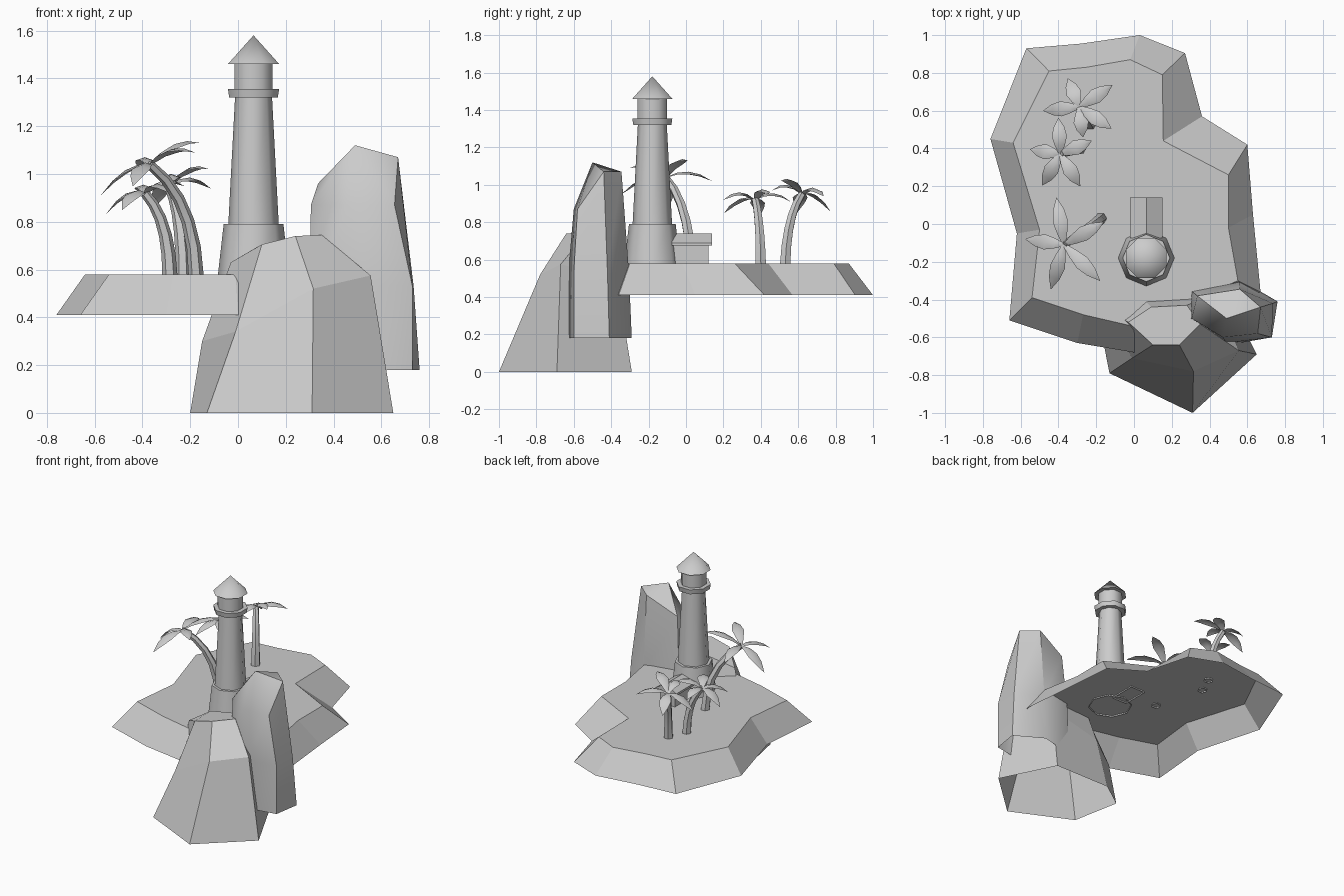
import bpy, math
from math import sin, cos, pi
from mathutils import Vector

if "Cube" in bpy.data.objects:
    bpy.data.objects.remove(bpy.data.objects["Cube"])


def make(name, verts, faces):
    me = bpy.data.meshes.new(name)
    me.from_pydata([tuple(v) for v in verts], [], faces)
    me.validate()
    ob = bpy.data.objects.new(name, me)
    bpy.context.collection.objects.link(ob)
    return ob


def loft(name, rings, cap=True, apex=None):
    """Skin closed rings from bottom to top; open bottom, ngon or apex on top."""
    n = len(rings[0])
    verts = [v for r in rings for v in r]
    faces = [(k * n + i, k * n + (i + 1) % n, (k + 1) * n + (i + 1) % n, (k + 1) * n + i)
             for k in range(len(rings) - 1) for i in range(n)]
    base = (len(rings) - 1) * n
    if apex:
        verts.append(apex)
        faces += [(base + i, base + (i + 1) % n, len(verts) - 1) for i in range(n)]
    elif cap:
        faces.append(tuple(range(base, base + n)))
    return make(name, verts, faces)


def circle(c, r, z, n, turn=0.0):
    return [(c[0] + r * cos(2 * pi * i / n + turn), c[1] + r * sin(2 * pi * i / n + turn), z)
            for i in range(n)]


# Island shelf: sloped sides, open underneath (counter-clockwise outlines)
outer = [(-.66, -.51), (-.3, -.63), (0, -.68), (.67, -.36), (.63, .05), (.6, .42), (.36, .57),
         (.27, .905), (.03, 1), (-.28, .955), (-.57, .93), (-.76, .45), (-.62, -.05)]
inner = [(-.54, -.39), (-.27, -.48), (-.01, -.54), (.55, -.3), (.5, -.02), (.5, .26), (.155, .44),
         (.15, .79), (-.02, .87), (-.25, .83), (-.45, .81), (-.64, .43), (-.5, -.03)]
loft("island", [[(x, y, .41) for x, y in outer], [(x, y, .58) for x, y in inner]])

# Front rock
loft("front_rock", [
    [(-.2, -.43, 0), (-.13, -.79, 0), (.31, -1, 0), (.65, -.69, 0), (.45, -.29, 0), (0, -.29, 0)],
    [(-.15, -.45, .3), (-.01, -.71, .34), (.315, -.78, .52), (.555, -.67, .575),
     (.43, -.37, .5), (.03, -.37, .4)],
    [(-.03, -.52, .63), (.1, -.64, .705), (.24, -.64, .74), (.35, -.53, .745),
     (.28, -.43, .73), (.09, -.44, .7)]])

# Side rock with a peaked top
loft("side_rock", [
    [(.3, -.35, .18), (.3, -.5, .18), (.5, -.64, .18), (.73, -.6, .18), (.76, -.41, .18),
     (.555, -.29, .18)],
    [(.305, -.355, .53), (.3, -.5, .53), (.49, -.63, .53), (.73, -.6, .53), (.735, -.42, .53),
     (.557, -.305, .53)],
    [(.335, -.38, .96), (.305, -.5, .87), (.47, -.6, .87), (.655, -.58, .87), (.67, -.44, 1.07),
     (.56, -.345, 1.07)]], apex=(.49, -.5, 1.12))

# Lighthouse: eight-sided stacked sections
C = (.065, -.18)
T = pi / 8
loft("lighthouse_base", [circle(C, .15, .57, 8), circle(C, .125, .79, 8)])
loft("lighthouse_tower", [circle(C, .106, .78, 8), circle(C, .077, 1.33, 8)])
loft("lighthouse_gallery", [circle(C, .07, 1.32, 8, T), circle(C, .11, 1.32, 8, T),
                            circle(C, .116, 1.355, 8, T)])
loft("lantern_room", [circle(C, .086, 1.35, 8, T), circle(C, .086, 1.47, 8, T)])
loft("lighthouse_roof", [circle(C, .07, 1.46, 8, T), circle(C, .116, 1.46, 8, T)],
     apex=(C[0], C[1], 1.58))

# Keeper's hut behind the tower
hx = C[0]
loft("hut_walls", [[(hx - .06, -.08, z), (hx + .06, -.08, z), (hx + .06, .12, z),
                    (hx - .06, .12, z)] for z in (.57, .69)])
section = [(hx - .085, .675), (hx + .085, .675), (hx + .085, .69), (hx, .74), (hx - .085, .69)]
roof = [(x, y, z) for y in (-.075, .14) for x, z in section]
make("hut_roof", roof, [(0, 1, 2, 3, 4), (9, 8, 7, 6, 5)] +
     [(i, i + 5, (i + 1) % 5 + 5, (i + 1) % 5) for i in range(5)])


# Palms: curved tapered trunk and five folded, arching leaves
def palm(name, base, crown, tips):
    base, crown = Vector(base), Vector(crown)
    ctrl = Vector((base.x * .96 + crown.x * .04, base.y * .9 + crown.y * .1,
                   base.z * .3 + crown.z * .7))
    rings = []
    for k in range(6):
        t = k / 5
        p = base * (1 - t) ** 2 + ctrl * 2 * t * (1 - t) + crown * t * t
        d = ((ctrl - base) * (1 - t) + (crown - ctrl) * t).normalized()
        u = d.cross(Vector((0, 1, 0))).normalized()
        v = d.cross(u)
        r = .032 - .012 * t
        rings.append([p + u * r * cos(a * pi / 3) + v * r * sin(a * pi / 3) for a in range(6)])
    loft(name + "_trunk", rings)
    verts, faces = [], []
    for tip in tips:
        run = Vector(tip) - crown
        side = Vector((-run.y, run.x, 0)).normalized()
        b = len(verts)
        for t, w in ((0, .008), (.25, .027), (.5, .04), (.75, .029), (1, .001)):
            mid = crown + run * t + Vector((0, 0, .16 * t * (1 - t)))
            drop = Vector((0, 0, -.35 * w))
            verts += [mid - side * w + drop, mid, mid + side * w + drop]
        for k in range(4):
            for j in range(2):
                i = b + 3 * k + j
                faces.append((i + 1, i, i + 3, i + 4))
    make(name + "_leaves", verts, faces)


palm("front_palm", (-.175, .03, .57), (-.37, -.11, 1.04),
     [(-.41, .14, 1.02), (-.16, .01, 1.13), (-.18, -.3, 1.09), (-.44, -.345, .95),
      (-.575, -.08, .91)])
palm("middle_palm", (-.285, .4, .57), (-.39, .37, .92),
     [(-.4, .56, .91), (-.225, .44, .95), (-.285, .2, .92), (-.485, .205, .85),
      (-.55, .395, .835)])
palm("back_palm", (-.23, .53, .57), (-.29, .62, .95),
     [(-.35, .77, .86), (-.115, .735, .94), (-.12, .505, 1.02), (-.27, .46, .97),
      (-.48, .6, .86)])

# Shading: smooth with crisp edges
for ob in bpy.context.scene.objects:
    ob.select_set(True)
    bpy.context.view_layer.objects.active = ob
bpy.ops.object.shade_smooth_by_angle(angle=math.radians(46))
for name in ("island", "front_rock"):
    for p in bpy.data.objects[name].data.polygons:
        p.use_smooth = False
